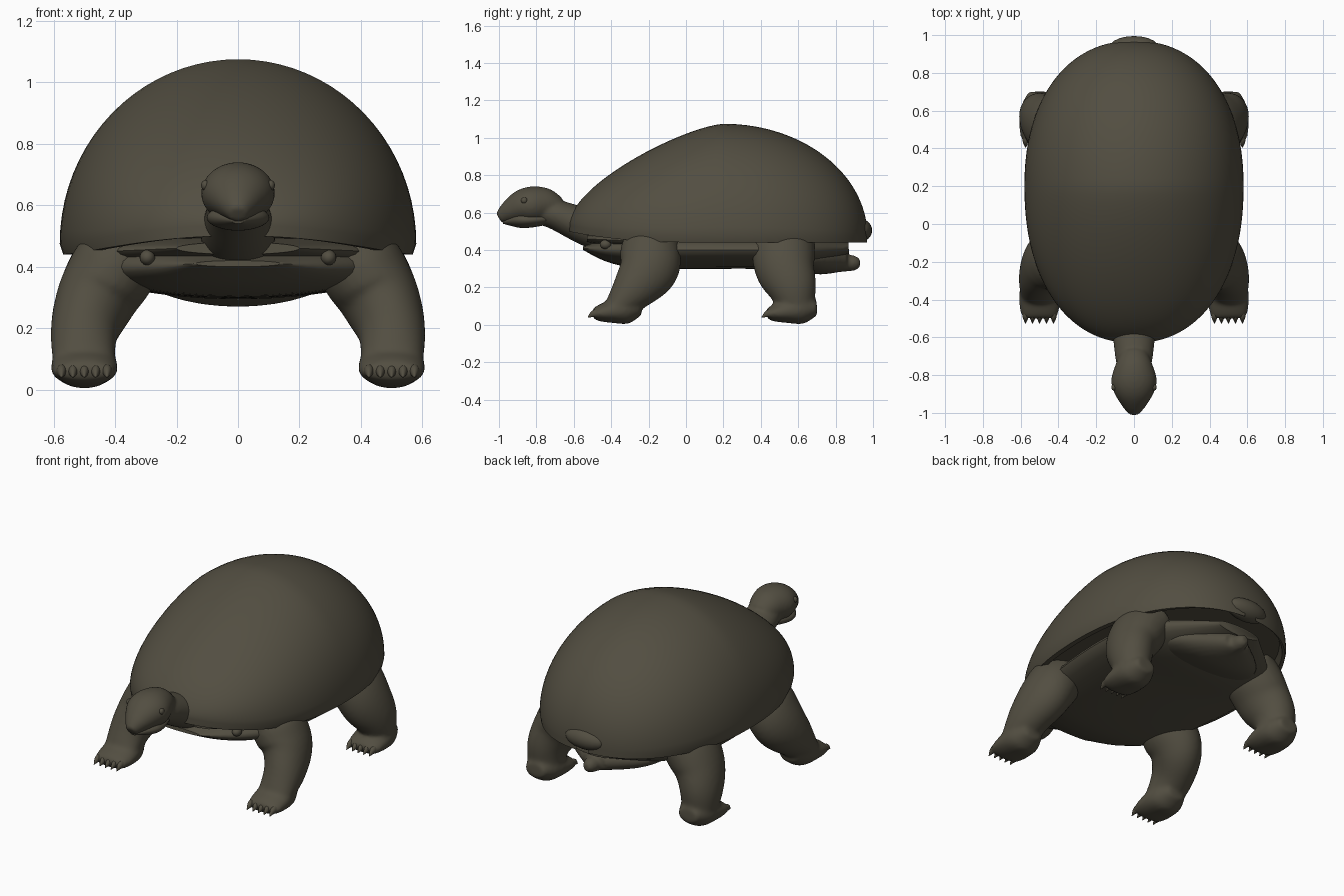
import bpy, bmesh, math
from mathutils import Vector

cube = bpy.data.objects.get("Cube")
if cube:
    bpy.data.objects.remove(cube, do_unlink=True)

COLOUR = (0.085, 0.076, 0.053, 1)
skin = bpy.data.materials.new("dark olive brown")
skin.use_nodes = True
skin.diffuse_color = COLOUR
skin.node_tree.nodes["Principled BSDF"].inputs["Base Color"].default_value = COLOUR


def smooth_rows(rows, steps=6):
    """Catmull-Rom interpolation through rows of numbers."""
    points = [Vector(row) for row in rows]
    points = [points[0]] + points + [points[-1]]
    result = []
    for before, start, end, after in zip(points, points[1:], points[2:], points[3:]):
        leave, arrive = (end - before) / 2, (after - start) / 2
        for step in range(steps):
            t = step / steps
            bend = (end - start) * 3 - leave * 2 - arrive
            twist = (start - end) * 2 + leave + arrive
            result.append(start + leave * t + bend * t ** 2 + twist * t ** 3)
    return result + [points[-1]]


def add_loft(bm, rings):
    """Skin a list of equal rings and close both ends."""
    loops = [[bm.verts.new(point) for point in ring] for ring in rings]
    for lower, upper in zip(loops, loops[1:]):
        for i in range(len(lower)):
            bm.faces.new((lower[i - 1], lower[i], upper[i], upper[i - 1]))
    bm.faces.new(loops[0][::-1])
    bm.faces.new(loops[-1])


def add_tube(bm, path, sides=28):
    """Elliptical tube; each row is x, y, z, half width, half depth."""
    rows = smooth_rows(path)
    rings = []
    for i, row in enumerate(rows):
        before, after = rows[max(i - 1, 0)], rows[min(i + 1, len(rows) - 1)]
        tangent = Vector((after - before)[:3]).normalized()
        up = Vector((1, 0, 0)).cross(tangent).normalized()
        across = tangent.cross(up)
        centre, width, depth = Vector(row[:3]), row[3], row[4]
        angles = [math.tau * k / sides for k in range(sides)]
        rings.append([centre + across * width * math.cos(angle) + up * depth * math.sin(angle)
                      for angle in angles])
    add_loft(bm, rings)


def finish(name, bm, voxel=0):
    bmesh.ops.recalc_face_normals(bm, faces=bm.faces)
    mesh = bpy.data.meshes.new(name)
    bm.to_mesh(mesh)
    bm.free()
    mesh.materials.append(skin)
    obj = bpy.data.objects.new(name, mesh)
    bpy.context.collection.objects.link(obj)
    bpy.ops.object.select_all(action='DESELECT')
    obj.select_set(True)
    bpy.context.view_layer.objects.active = obj
    bpy.ops.object.shade_smooth_by_angle(angle=math.radians(50))
    if voxel:  # fuse overlapping volumes into one soft form
        fuse = obj.modifiers.new("fuse", 'REMESH')
        fuse.mode = 'VOXEL'
        fuse.voxel_size = voxel
        fuse.use_smooth_shade = True
        soften = obj.modifiers.new("soften", 'SMOOTH')
        soften.factor = 0.5
        soften.iterations = 8


def tubes(name, *paths, voxel=0):
    bm = bmesh.new()
    for path in paths:
        add_tube(bm, path)
    finish(name, bm, voxel)


def spine(*rows):
    """Path on the middle plane; each row is y, z, half width, half depth."""
    return [(0, *row) for row in rows]


def ball(name, centre, size):
    bm = bmesh.new()
    bmesh.ops.create_uvsphere(bm, u_segments=20, v_segments=12, radius=1)
    bmesh.ops.scale(bm, vec=size, verts=bm.verts)
    bmesh.ops.translate(bm, vec=centre, verts=bm.verts)
    finish(name, bm)


# Domed shell: round at the back, sloping and slightly raised at the front
HALF_WIDTH, HEIGHT, PEAK_Y, RIM_Z, RIM_THICK = 0.58, 0.6, 0.2, 0.44, 0.035
FRONT_LENGTH, BACK_LENGTH, SQUARENESS = 0.83, 0.77, 2.2
rings = []
STATIONS = 60
for station in range(1, STATIONS):
    along = -math.cos(math.pi * station / STATIONS)
    t = abs(along)
    width = HALF_WIDTH * (1 - t ** SQUARENESS) ** (1 / SQUARENESS)
    rim = RIM_Z
    if along < 0:
        y = PEAK_Y + along * FRONT_LENGTH
        rise = HEIGHT * (1 - t ** 1.4) ** 0.65
        rim += 0.06 * t ** 3
    else:
        y = PEAK_Y + along * BACK_LENGTH
        rise = HEIGHT * math.sqrt(1 - t * t)
    arc = [math.pi * k / 40 for k in range(41)]
    ring = [(width * math.cos(angle), y, rim + RIM_THICK + rise * math.sin(angle)) for angle in arc]
    # Thin rim turned under, then recessed underside
    lip = [(0.98, 0), (0.93, 0), (0.88, RIM_THICK)]
    ring += [(-width * inset, y, rim + lift) for inset, lift in lip]
    ring += [(width * inset, y, rim + lift) for inset, lift in reversed(lip)]
    rings.append(ring)
bm = bmesh.new()
add_loft(bm, rings)
finish("shell", bm)
ball("shell_tail_flare", (0, 0.935, 0.505), (0.13, 0.06, 0.06))

# Underside, with the soft body filling the gap up to the shell
tubes("belly", spine((-0.55, 0.41, 0.14, 0.01), (-0.4, 0.4, 0.33, 0.07), (-0.2, 0.4, 0.45, 0.1),
                     (0.3, 0.4, 0.5, 0.1), (0.6, 0.4, 0.43, 0.1), (0.87, 0.41, 0.14, 0.03)))
tubes("shoulder_skin", spine((-0.53, 0.46, 0.2, 0.02), (-0.3, 0.45, 0.42, 0.05),
                             (-0.1, 0.45, 0.46, 0.05)))

# Broad rump narrowing to a tail with a blunt tip
tubes("rump_and_tail",
      spine((0.5, 0.38, 0.36, 0.06), (0.7, 0.35, 0.27, 0.08), (0.86, 0.34, 0.08, 0.05)),
      spine((0.8, 0.33, 0.06, 0.05), (0.9, 0.33, 0.04, 0.04), (0.93, 0.33, 0.02, 0.02)),
      voxel=0.01)

# Neck, head and closed jaw
tubes("neck_and_head",
      spine((-0.36, 0.47, 0.12, 0.08), (-0.5, 0.51, 0.12, 0.1),
            (-0.7, 0.59, 0.1, 0.08), (-0.8, 0.61, 0.08, 0.07)),
      spine((-0.68, 0.62, 0.07, 0.06), (-0.75, 0.64, 0.1, 0.09), (-0.82, 0.64, 0.12, 0.1),
            (-0.88, 0.63, 0.11, 0.09), (-0.95, 0.6, 0.07, 0.06), (-1, 0.57, 0.03, 0.03)),
      voxel=0.009)
tubes("lower_jaw", spine((-0.72, 0.57, 0.07, 0.03), (-0.83, 0.56, 0.1, 0.04),
                         (-0.9, 0.56, 0.09, 0.04), (-0.98, 0.55, 0.02, 0.01)))

# Legs run from under the shell to the heel; feet share one shape
FOOT_X = 0.5
front_leg = [(0.36, -0.19, 0.47, 0.11, 0.14), (0.4, -0.19, 0.4, 0.14, 0.16),
             (0.46, -0.2, 0.3, 0.13, 0.16), (FOOT_X, -0.28, 0.19, 0.11, 0.12),
             (FOOT_X, -0.39, 0.07, 0.1, 0.06)]
hind_leg = [(0.34, 0.52, 0.47, 0.11, 0.17), (0.4, 0.52, 0.4, 0.14, 0.17),
            (0.46, 0.53, 0.3, 0.13, 0.16), (FOOT_X, 0.57, 0.19, 0.11, 0.13),
            (FOOT_X, 0.6, 0.05, 0.09, 0.08)]


def foot(toe, heel):
    """Flat foot from heel to toe, rounded underneath."""
    shape = [(0, 0.09, 0.06, 0.04), (0.3, 0.085, 0.1, 0.08), (0.65, 0.07, 0.11, 0.06),
             (0.9, 0.06, 0.1, 0.04), (1, 0.055, 0.09, 0.02)]
    return [(FOOT_X, heel + (toe - heel) * part, *rest) for part, *rest in shape]


def claw(offset, toe):
    x = FOOT_X + offset * 0.037
    return [(x, toe + 0.05, 0.06, 0.016, 0.02), (x, toe + 0.01, 0.06, 0.016, 0.02),
            (x, toe - 0.025, 0.04, 0.002, 0.002)]


def flip(path, side):
    return [(side * x, *rest) for x, *rest in path]


for side, word in ((1, "left"), (-1, "right")):
    for part, leg, toe, heel in (("front", front_leg, -0.5, -0.24), ("hind", hind_leg, 0.43, 0.7)):
        tubes(f"{word}_{part}_leg", flip(leg, side), flip(foot(toe, heel), side), voxel=0.012)
        claws = [flip(claw(offset, toe), side) for offset in range(-2, 3)]
        tubes(f"{word}_{part}_claws", *claws)
    ball(f"{word}_eye", (side * 0.106, -0.865, 0.665), (0.014, 0.017, 0.017))
    ball(f"{word}_belly_knob", (side * 0.295, -0.43, 0.43), (0.025, 0.03, 0.025))
